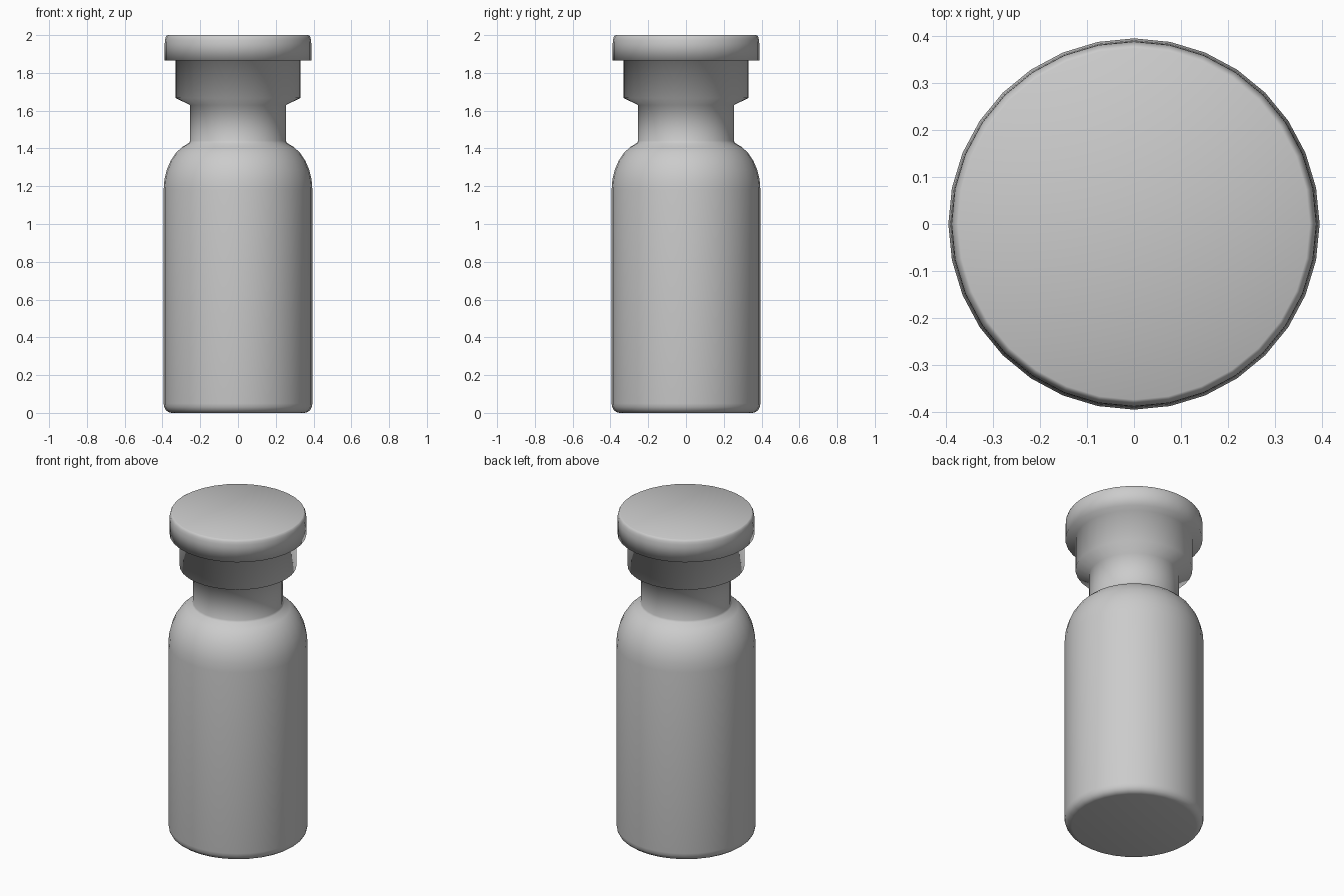
import bpy
import bmesh
from math import sin, cos, pi, radians
from mathutils import Vector

cube = bpy.data.objects.get("Cube")
if cube:
    bpy.data.objects.remove(cube)

SIDES = 32

grey = bpy.data.materials.new("plain grey")
grey.use_nodes = True
colour = (0.6, 0.6, 0.6, 1)
grey.diffuse_color = colour
grey.node_tree.nodes["Principled BSDF"].inputs["Base Color"].default_value = colour


def arc(cx, cz, rx, rz, start, end, steps):
    """Points (radius, height) on an elliptical arc, angles in degrees."""
    angles = [radians(start + (end - start) * i / steps) for i in range(steps + 1)]
    return [(cx + rx * cos(a), cz + rz * sin(a)) for a in angles]


def lathe(name, profile):
    """Revolve a bottom-to-top profile and close both ends with a flat disc."""
    bm = bmesh.new()
    rings = []
    for r, z in profile:
        rings.append([bm.verts.new(Vector((r * cos(2 * pi * i / SIDES),
                                           r * sin(2 * pi * i / SIDES), z)))
                      for i in range(SIDES)])
    for low, high in zip(rings, rings[1:]):
        for i in range(SIDES):
            j = (i + 1) % SIDES
            bm.faces.new((low[i], low[j], high[j], high[i]))
    bm.faces.new(rings[0][::-1])
    bm.faces.new(rings[-1])
    for face in bm.faces:
        face.smooth = True
    mesh = bpy.data.meshes.new(name)
    bm.to_mesh(mesh)
    bm.free()
    mesh.materials.append(grey)
    obj = bpy.data.objects.new(name, mesh)
    bpy.context.collection.objects.link(obj)
    return obj


# Rounded base and straight body wall
base = arc(0.352, 0.05, 0.042, 0.05, -90, 0, 4)
# Domed shoulder running into the neck
shoulder = arc(0.204, 1.18, 0.19, 0.26, 0, 73, 6)
neck = [(0.254, 1.44), (0.254, 1.63)]
# Crimped collar below the cap
collar = [(0.331, 1.667), (0.331, 1.865)]
# Flat cap with a softened upper rim
cap = [(0.388, 1.865)] + arc(0.373, 1.955, 0.015, 0.045, 0, 90, 4)

lathe("vial", base + shoulder + neck + collar + cap)
